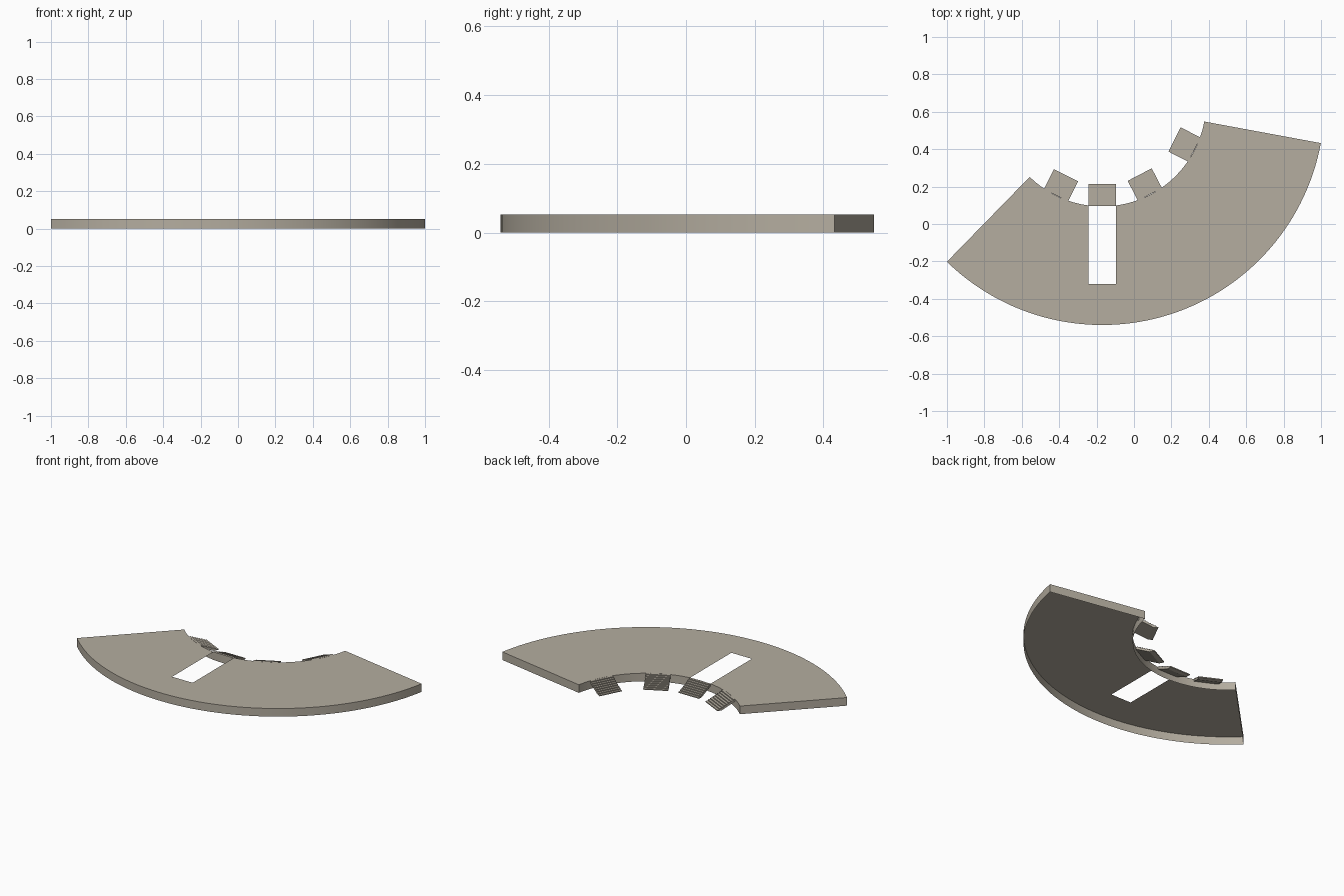
import bpy
import bmesh
from math import radians, cos, sin
from mathutils import Matrix, Vector

cube = bpy.data.objects.get("Cube")
if cube:
    bpy.data.objects.remove(cube, do_unlink=True)

CX, CY = -0.17, 0.649            # centre of the curved floor
R_OUT, R_IN, TOP = 1.189, 0.555, 0.052
A_START, A_END = 225.7, 349.5    # sweep of the floor in degrees
HALF = 0.0725                    # half width of stairs and slot

stone = bpy.data.materials.new("warm_grey_stone")
stone.use_nodes = True
colour = (0.46, 0.42, 0.35, 1)
stone.diffuse_color = colour
bsdf = stone.node_tree.nodes["Principled BSDF"]
bsdf.inputs["Base Color"].default_value = colour
bsdf.inputs["Roughness"].default_value = 0.9


def finish(bm, name, smooth=False):
    mesh = bpy.data.meshes.new(name)
    bm.to_mesh(mesh)
    bm.free()
    mesh.materials.append(stone)
    obj = bpy.data.objects.new(name, mesh)
    bpy.context.collection.objects.link(obj)
    if smooth:
        bpy.ops.object.select_all(action='DESELECT')
        obj.select_set(True)
        bpy.context.view_layer.objects.active = obj
        bpy.ops.object.shade_smooth_by_angle(angle=radians(30))
    return obj


def polar(r, deg, z=TOP):
    a = radians(deg)
    return Vector((CX + r * cos(a), CY + r * sin(a), z))


def arc(r, a, b, n):
    return [polar(r, a + (b - a) * i / n) for i in range(n + 1)]


outer = arc(R_OUT, A_START, A_END, 60)
inner = arc(R_IN, A_END, A_START, 48)

# Floor deck: ring sector with a slot open towards the inner edge
slot_y, slot_edge = -0.32, CY - (R_IN ** 2 - HALF ** 2) ** 0.5
right = [p for p in inner if p.x > CX + HALF + 0.002 or p.y > slot_edge + 0.1 and p.x > CX]
left = [p for p in inner if p.x < CX - HALF - 0.002]
slot = [Vector((CX + s * HALF, y, TOP)) for s, y in
        ((1, slot_edge), (1, slot_y), (-1, slot_y), (-1, slot_edge))]
bm = bmesh.new()
deck = bm.faces.new([bm.verts.new(p) for p in outer + right + slot + left])
bm.normal_update()
if deck.normal.z < 0:
    deck.normal_flip()
bmesh.ops.triangulate(bm, faces=[deck])
finish(bm, "floor_deck")

# Skirt walls around the deck; the underside stays open
bm = bmesh.new()
loop = outer + inner
tops = [bm.verts.new(p) for p in loop]
feet = [bm.verts.new((p.x, p.y, 0)) for p in loop]
for i in range(len(loop)):
    j = (i + 1) % len(loop)
    bm.faces.new((feet[i], feet[j], tops[j], tops[i]))
finish(bm, "floor_skirt", smooth=True)

# Stairs descending towards the centre of the curve
STEPS, R_FOOT, R_HEAD = 8, 0.434, 0.553
RUN, RISE = (R_HEAD - R_FOOT) / STEPS, TOP / STEPS


def stairs(name, deg):
    profile = [(R_FOOT, 0)]
    for i in range(STEPS):
        z = (i + 1) * RISE
        profile += [(R_FOOT + i * RUN, z), (R_FOOT + (i + 1) * RUN, z)]
    profile += [(R_HEAD, TOP - 2 * RISE), (R_FOOT + 2 * RUN, 0)]
    bm = bmesh.new()
    side = bm.faces.new([bm.verts.new((r, -HALF, z)) for r, z in profile])
    ext = bmesh.ops.extrude_face_region(bm, geom=[side])
    moved = [v for v in ext["geom"] if isinstance(v, bmesh.types.BMVert)]
    bmesh.ops.translate(bm, verts=moved, vec=(0, 2 * HALF, 0))
    bmesh.ops.recalc_face_normals(bm, faces=bm.faces)
    bm.transform(Matrix.Translation((CX, CY, 0)) @ Matrix.Rotation(radians(deg), 4, 'Z'))
    finish(bm, name)


for number, angle in enumerate((243.5, 270, 297.5, 333), 1):
    stairs(f"stairs_{number}", angle)
